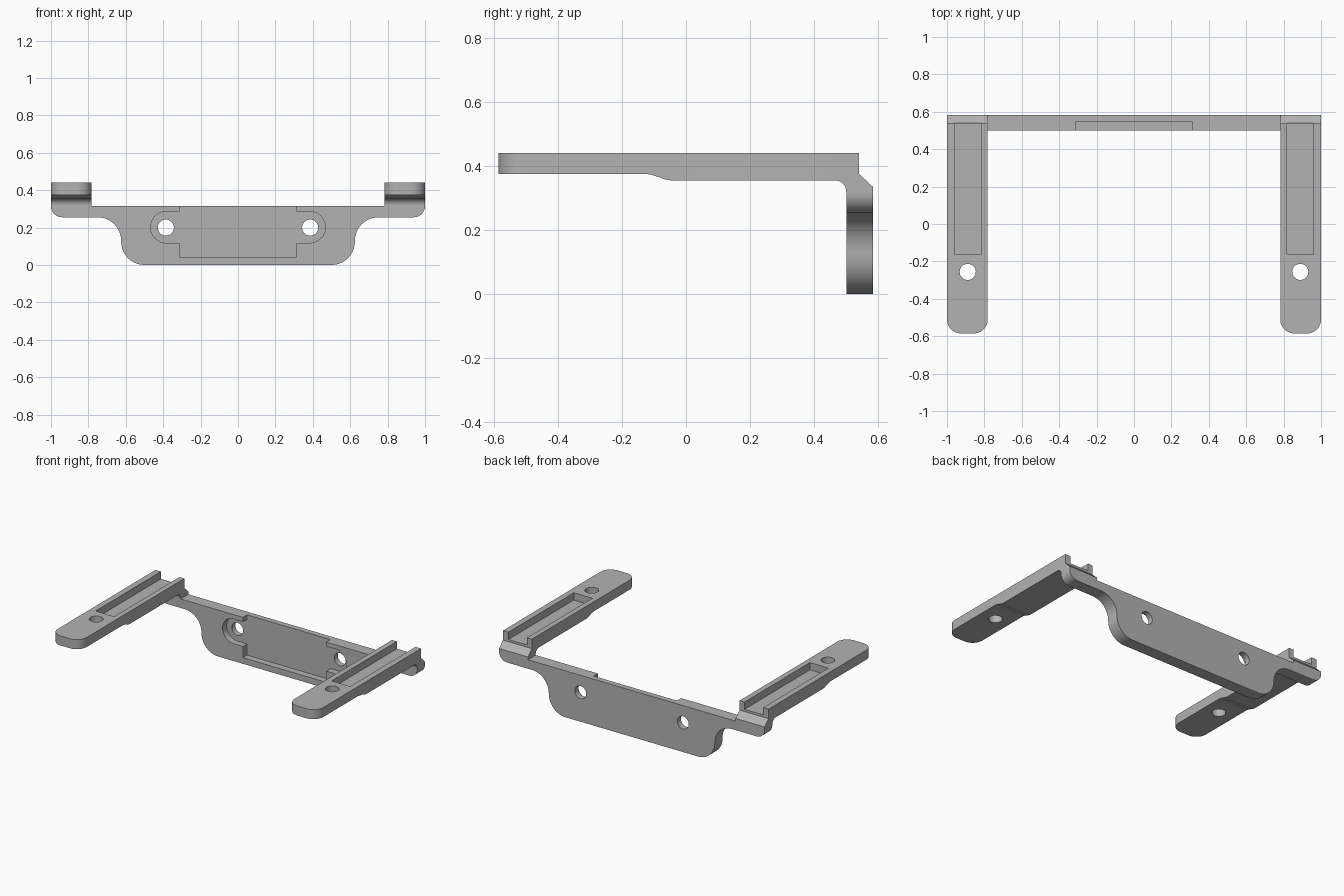
import bpy, bmesh
from math import cos, sin, radians
from mathutils import Vector

cube = bpy.data.objects.get("Cube")
if cube:
    bpy.data.objects.remove(cube)

grey = bpy.data.materials.new("satin grey")
grey.use_nodes = True
grey.diffuse_color = (0.45, 0.45, 0.45, 1)
grey.node_tree.nodes["Principled BSDF"].inputs["Base Color"].default_value = grey.diffuse_color


def arc(cx, cy, r, start, end, n=10):
    steps = [radians(start + (end - start) * i / n) for i in range(n + 1)]
    return [(cx + r * cos(a), cy + r * sin(a)) for a in steps]


def prism(name, outline, axis, lo, hi):
    """Extrude a 2D outline along an axis from lo to hi."""
    place = {"x": lambda p, d: (d, p[0], p[1]),
             "y": lambda p, d: (p[0], d, p[1]),
             "z": lambda p, d: (p[0], p[1], d)}[axis]
    bm = bmesh.new()
    base = bm.faces.new([bm.verts.new(place(p, lo)) for p in outline])
    new = bmesh.ops.extrude_face_region(bm, geom=[base])["geom"]
    shift = Vector(place((0, 0), hi - lo))
    bmesh.ops.translate(bm, vec=shift, verts=[v for v in new if isinstance(v, bmesh.types.BMVert)])
    bmesh.ops.recalc_face_normals(bm, faces=bm.faces)
    mesh = bpy.data.meshes.new(name)
    bm.to_mesh(mesh)
    bm.free()
    mesh.materials.append(grey)
    ob = bpy.data.objects.new(name, mesh)
    bpy.context.collection.objects.link(ob)
    return ob


def combine(target, tool, operation):
    """Apply a boolean and discard the tool."""
    bpy.context.view_layer.objects.active = target
    mod = target.modifiers.new(operation, "BOOLEAN")
    mod.operation, mod.object, mod.solver = operation, tool, "EXACT"
    bpy.ops.object.modifier_apply(modifier=mod.name)
    bpy.data.objects.remove(tool)


def box(x0, x1, y0, y1):
    return [(x0, y0), (x1, y0), (x1, y1), (x0, y1)]


def mirrored(half):
    return half + [(-x, y) for x, y in reversed(half)]


FRONT, BACK = 0.5, 0.583

# Back plate with swept shoulders
half = arc(0.5, 0.125, 0.125, -90, 0)
half += arc(0.75, 0.13, 0.125, 180, 90)
half += arc(0.94, 0.315, 0.06, -90, 0) + [(1, 0.316)]
bracket = prism("bracket", mirrored(half), "y", FRONT, BACK)

# Arm side profile: stepped underside, filleted root, chamfered heel
profile = [(-0.585, 0.44), (0.54, 0.44), (0.54, 0.375), (BACK, 0.335), (BACK, 0.316), (FRONT, 0.316)]
profile += arc(0.465, 0.32, 0.035, 0, 90, 8)
profile += arc(-0.04, 0.455, 0.1, -90, -116, 5) + arc(-0.13, 0.275, 0.1, 64, 90, 5)
profile += [(-0.585, 0.375)]

for side in (-1, 1):
    x0, x1 = sorted((side * 0.782, side))
    mid = side * 0.889
    arm = prism("arm", profile, "x", x0, x1)
    # Rounded tip
    tip = box(x0 - 0.1, x1 + 0.1, -0.4, 0.7)[2:]
    tip += [(x0 - 0.1, -0.4)] + arc(x0 + 0.075, -0.51, 0.075, 180, 270)
    tip += arc(x1 - 0.075, -0.51, 0.075, 270, 360) + [(x1 + 0.1, -0.4)]
    combine(arm, prism("tip_shape", tip, "z", 0.2, 0.6), "INTERSECT")
    combine(bracket, arm, "UNION")
    # Channel open at the heel, and screw hole
    combine(bracket, prism("channel", box(mid - 0.07, mid + 0.07, -0.163, 0.65), "z", 0.39, 0.5), "DIFFERENCE")
    combine(bracket, prism("arm_hole", arc(mid, -0.256, 0.043, 0, 348.75, 31), "z", 0.2, 0.6), "DIFFERENCE")

# Pocket in the front of the plate with a rounded ear at each end
pocket = [(0.313, 0.042), (0.313, 0.118)] + arc(0.383, 0.202, 0.084, -90, 90, 20)
pocket += [(0.313, 0.286), (0.313, 0.4)]
combine(bracket, prism("pocket", mirrored(pocket), "y", 0.4, 0.545), "DIFFERENCE")

# Plate screw holes
for side in (-1, 1):
    hole = arc(side * 0.386, 0.2, 0.043, 0, 348.75, 31)
    combine(bracket, prism("plate_hole", hole, "y", 0.4, 0.7), "DIFFERENCE")

bpy.ops.object.select_all(action="DESELECT")
bracket.select_set(True)
bpy.context.view_layer.objects.active = bracket
bpy.ops.object.shade_smooth_by_angle(angle=radians(30))
